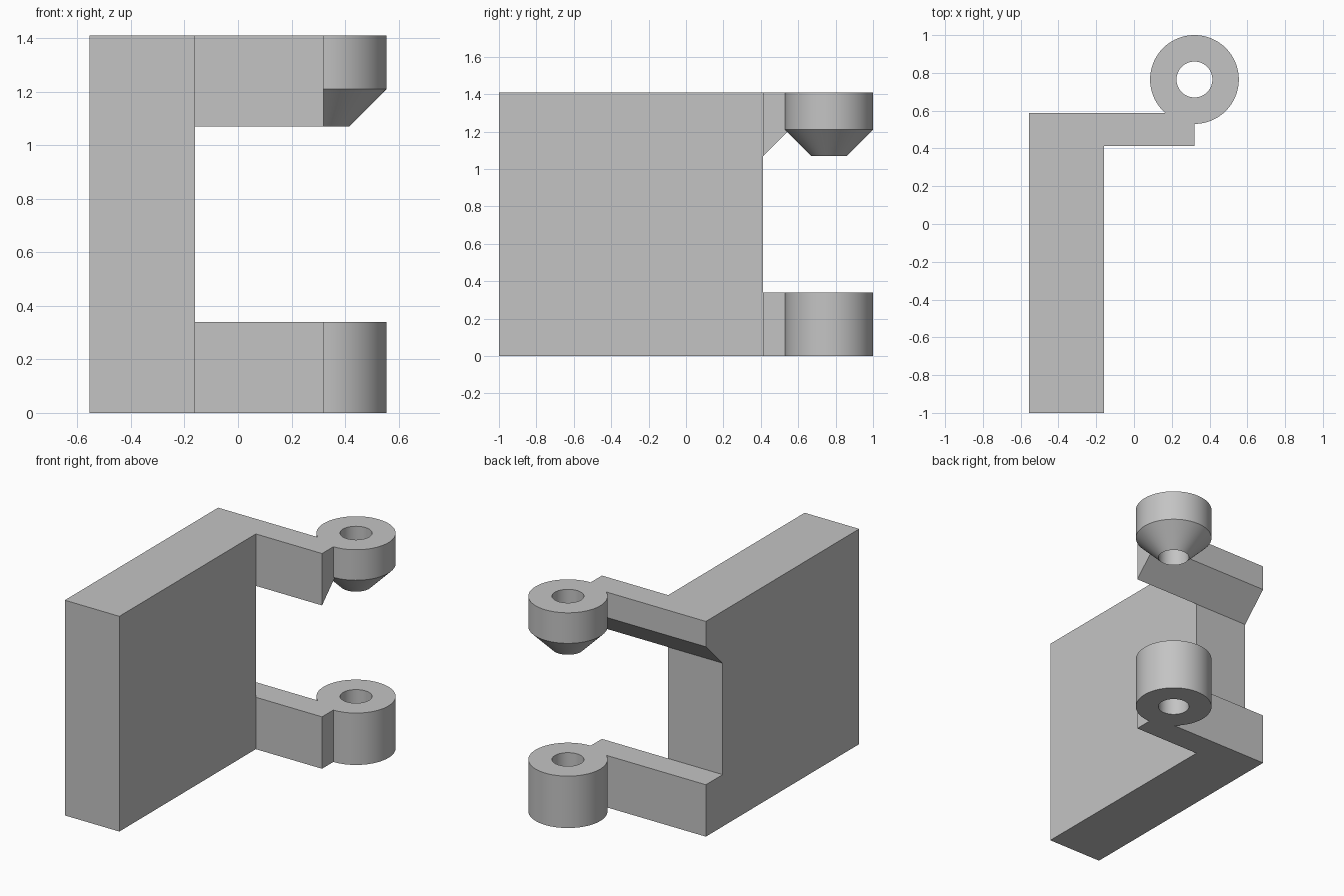
import bpy, bmesh, math

if "Cube" in bpy.data.objects:
    bpy.data.objects.remove(bpy.data.objects["Cube"], do_unlink=True)

GREY = (0.55, 0.55, 0.55, 1)
grey = bpy.data.materials.new("plain_grey")
grey.use_nodes = True
grey.diffuse_color = GREY
grey.node_tree.nodes["Principled BSDF"].inputs["Base Color"].default_value = GREY

HEIGHT = 1.41
X_BACK, X_PANEL, X_PIN = -0.555, -0.16, 0.32
Y_INNER, Y_OUTER, Y_PIN = 0.413, 0.587, 0.765
R_RING, R_HOLE = 0.235, 0.095
ARM_TOP, ARM_LOW = 0.34, 1.07
CHAMFER = Y_OUTER - Y_INNER
CONE = R_RING - R_HOLE


def finish(name, bm):
    bmesh.ops.recalc_face_normals(bm, faces=bm.faces)
    mesh = bpy.data.meshes.new(name)
    bm.to_mesh(mesh)
    bm.free()
    mesh.materials.append(grey)
    obj = bpy.data.objects.new(name, mesh)
    bpy.context.collection.objects.link(obj)
    return obj


def extrude_x(name, profile, x0, x1):
    """Extrude a (y, z) profile along x."""
    bm = bmesh.new()
    face = bm.faces.new([bm.verts.new((x0, y, z)) for y, z in profile])
    out = bmesh.ops.extrude_face_region(bm, geom=[face])["geom"]
    verts = [v for v in out if isinstance(v, bmesh.types.BMVert)]
    bmesh.ops.translate(bm, verts=verts, vec=(x1 - x0, 0, 0))
    return finish(name, bm)


def revolve(name, profile, steps=96):
    """Turn a closed (radius, z) profile around the pin axis."""
    bm = bmesh.new()
    rings = []
    for i in range(steps):
        a = math.tau * i / steps
        rings.append([bm.verts.new((X_PIN + r * math.cos(a), Y_PIN + r * math.sin(a), z))
                      for r, z in profile])
    n = len(profile)
    for i, ring in enumerate(rings):
        nxt = rings[(i + 1) % steps]
        for j in range(n):
            k = (j + 1) % n
            bm.faces.new((ring[j], ring[k], nxt[k], nxt[j]))
    return finish(name, bm)


def join_parts(target, parts):
    """Fuse the parts into one clean solid."""
    bpy.context.view_layer.objects.active = target
    for part in parts:
        mod = target.modifiers.new("fuse", "BOOLEAN")
        mod.operation = "UNION"
        mod.solver = "EXACT"
        mod.object = part
        bpy.ops.object.modifier_apply(modifier=mod.name)
        bpy.data.objects.remove(part, do_unlink=True)


# Panel with both arm roots, as one C-shaped side profile
bracket = extrude_x("hinge_bracket", [
    (-1, 0), (Y_OUTER, 0), (Y_OUTER, ARM_TOP), (Y_INNER, ARM_TOP),
    (Y_INNER, ARM_LOW), (Y_OUTER, ARM_LOW + CHAMFER), (Y_OUTER, HEIGHT), (-1, HEIGHT),
], X_BACK, X_PANEL)

# Arms reaching to the hinge rings
lower_arm = extrude_x("lower_arm", [
    (Y_INNER, 0), (Y_OUTER, 0), (Y_OUTER, ARM_TOP), (Y_INNER, ARM_TOP)], X_PANEL, X_PIN)
upper_arm = extrude_x("upper_arm", [
    (Y_INNER, ARM_LOW), (Y_OUTER, ARM_LOW + CHAMFER),
    (Y_OUTER, HEIGHT), (Y_INNER, HEIGHT)], X_PANEL, X_PIN)

# Hinge rings, the upper one with a tapered underside
lower_ring = revolve("lower_ring", [
    (R_HOLE, 0), (R_RING, 0), (R_RING, ARM_TOP), (R_HOLE, ARM_TOP)])
upper_ring = revolve("upper_ring", [
    (R_HOLE, ARM_LOW), (R_RING, ARM_LOW + CONE), (R_RING, HEIGHT), (R_HOLE, HEIGHT)])

join_parts(bracket, [lower_arm, upper_arm, lower_ring, upper_ring])

# Smooth round walls, crisp corners
bpy.ops.object.select_all(action="DESELECT")
bracket.select_set(True)
bpy.context.view_layer.objects.active = bracket
bpy.ops.object.shade_smooth_by_angle(angle=math.radians(25))
